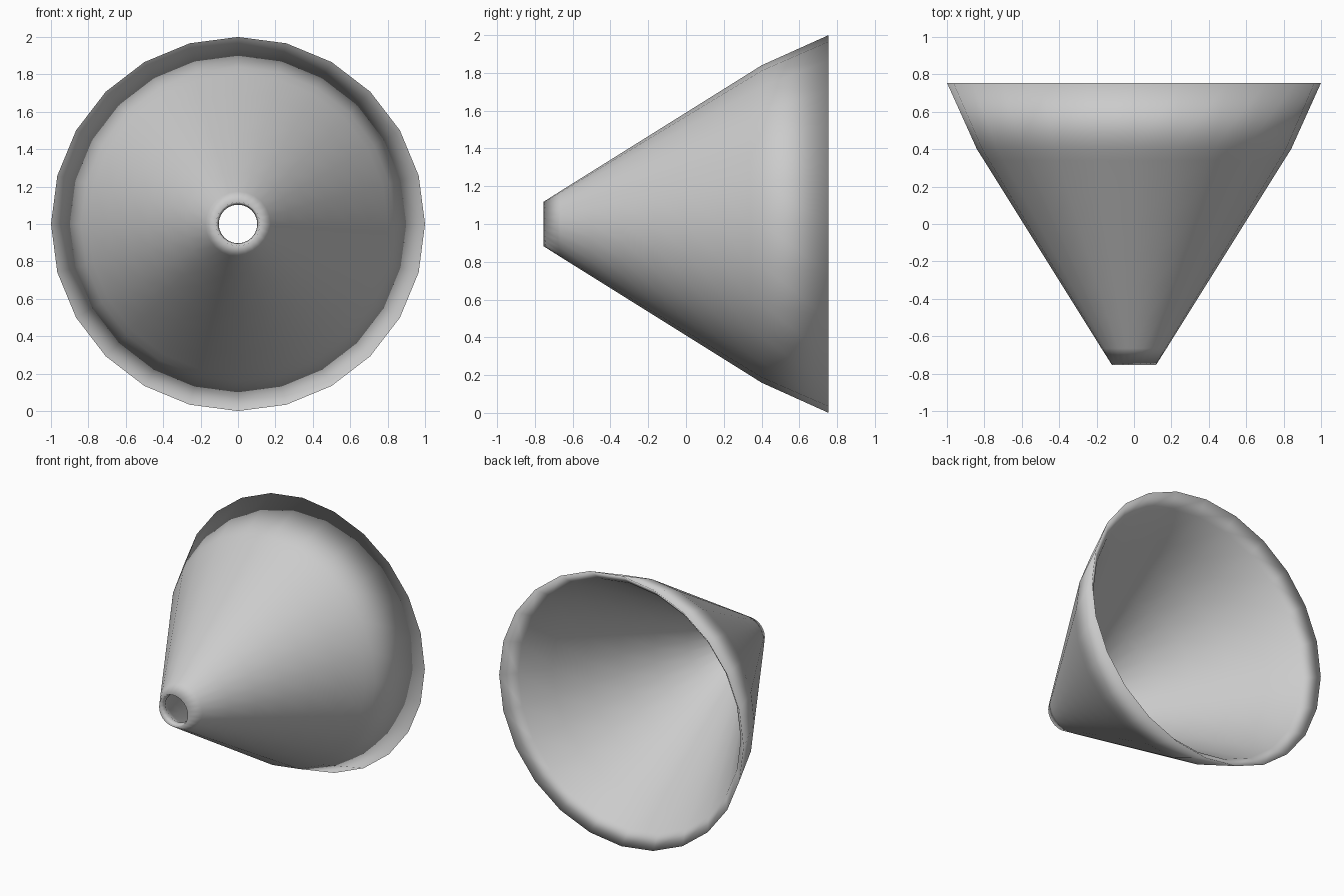
import bpy, bmesh
from math import sin, cos, tau

if "Cube" in bpy.data.objects:
    bpy.data.objects.remove(bpy.data.objects["Cube"])

SIDES = 24


def straight(a, b, n):
    """Evenly spaced loops from a up to (not including) b."""
    return [(a[0] + (b[0] - a[0]) * k / n, a[1] + (b[1] - a[1]) * k / n) for k in range(n)]


# closed wall profile as (radius, y): up the flared outside to a thin rim,
# over the bevelled lip, then down the straight inside to the spout hole
profile = [(0.117, -0.755)]
profile += straight((0.174, -0.665), (0.802, 0.34), 6)
profile += [(0.802, 0.34), (0.84, 0.4), (1.0, 0.755)]
profile += straight((0.91, 0.66), (0.15, -0.62), 6)
profile += [(0.15, -0.62), (0.103, -0.70)]

# revolve the profile around the y axis
bm = bmesh.new()
rings = [[bm.verts.new((r * sin(tau * i / SIDES), y, 1 + r * cos(tau * i / SIDES)))
          for i in range(SIDES)] for r, y in profile]
for a, b in zip(rings, rings[1:] + rings[:1]):
    for i in range(SIDES):
        j = (i + 1) % SIDES
        bm.faces.new((a[i], a[j], b[j], b[i]))
bmesh.ops.recalc_face_normals(bm, faces=bm.faces)

# fully smooth shell, soft at rim and tip
for f in bm.faces:
    f.smooth = True
mesh = bpy.data.meshes.new("funnel_cone")
bm.to_mesh(mesh)
bm.free()
bpy.context.collection.objects.link(bpy.data.objects.new("funnel_cone", mesh))
